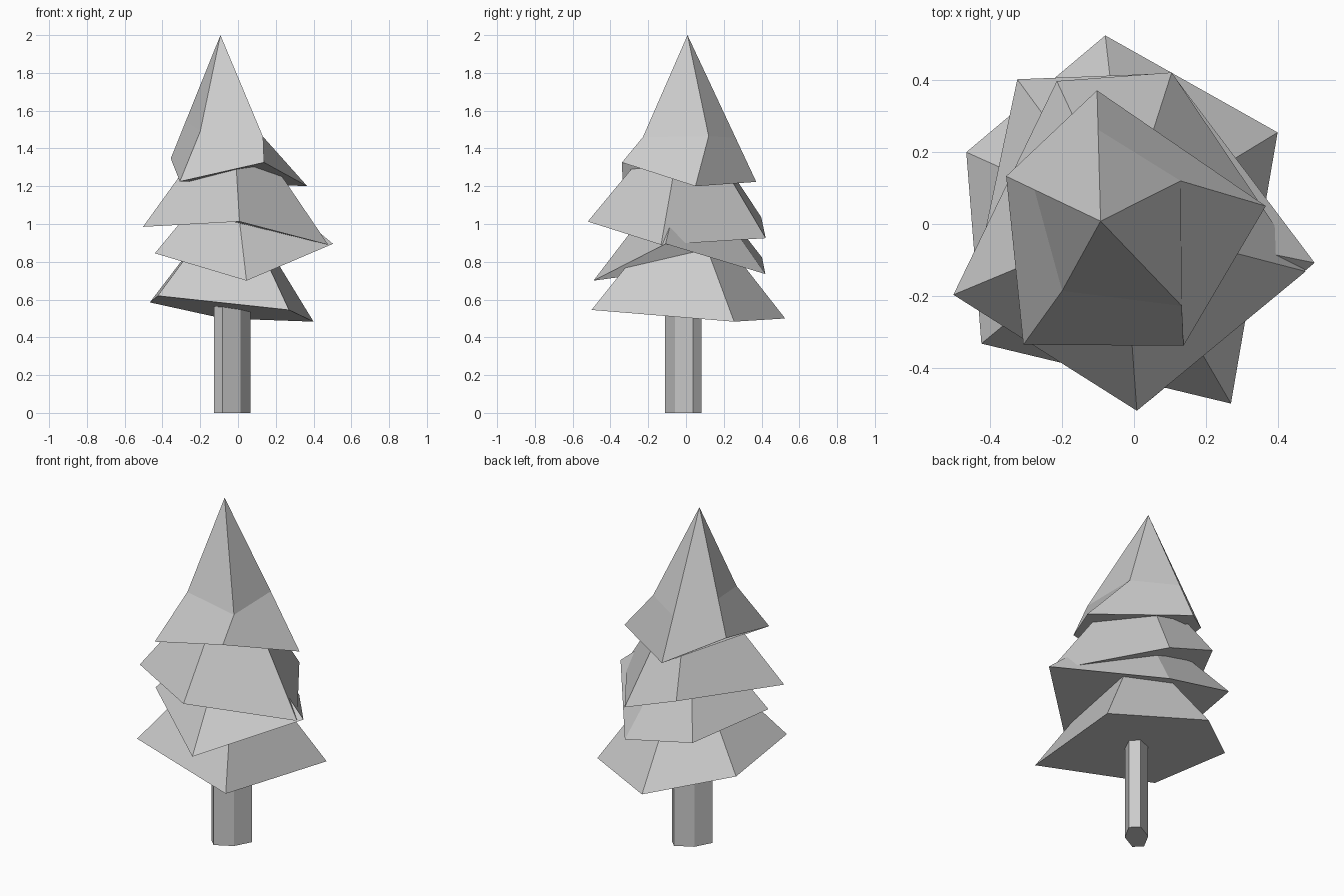
import bpy
import bmesh
from math import radians
from mathutils import Vector

if "Cube" in bpy.data.objects:
    bpy.data.objects.remove(bpy.data.objects["Cube"])


def tier(name, apex, rim, collar, cut=False):
    """Five-sided skewed cone: rim -> collar ring -> apex (or flat cut), capped below."""
    bm = bmesh.new()
    low = [bm.verts.new(p) for p in rim]
    mid = [bm.verts.new(p) for p in collar]
    n = len(rim)
    if not cut:
        tip = bm.verts.new(apex)
    for i in range(n):
        j = (i + 1) % n
        bm.faces.new((low[i], low[j], mid[j], mid[i]))
        if not cut:
            bm.faces.new((mid[i], mid[j], tip))
    if cut:
        bm.faces.new(mid)
    bm.faces.new(low[::-1])
    bmesh.ops.recalc_face_normals(bm, faces=bm.faces)
    me = bpy.data.meshes.new(name)
    bm.to_mesh(me)
    bm.free()
    ob = bpy.data.objects.new(name, me)
    bpy.context.collection.objects.link(ob)
    return ob


def along(rim, apex, t):
    return [Vector(p).lerp(Vector(apex), t) for p in rim]


# Trunk: flattened hexagonal post
bpy.ops.mesh.primitive_cylinder_add(vertices=6, radius=1, depth=0.65,
                                    location=(-0.03, -0.015, 0.325),
                                    rotation=(0, 0, radians(45)))
trunk = bpy.context.object
trunk.name = "trunk"
trunk.scale = (0.121, 0.063, 1)

# Lower three branch tiers, tops hidden inside the tier above
lower = {
    "bottom_branches": ((-0.02, 0.0, 1.17), 0.68, [
        (0.27, -0.50, 0.545), (0.40, 0.255, 0.483), (-0.08, 0.525, 0.50),
        (-0.467, 0.20, 0.585), (-0.425, -0.333, 0.62)]),
    "lower_middle_branches": ((-0.03, 0.0, 1.34), 0.65, [
        (0.045, -0.49, 0.70), (0.503, -0.108, 0.895), (0.105, 0.42, 0.735),
        (-0.325, 0.403, 0.822), (-0.44, -0.14, 0.845)]),
    "upper_middle_branches": ((-0.03, 0.0, 1.64), 0.6, [
        (0.008, -0.52, 1.013), (0.478, -0.132, 0.89), (0.105, 0.422, 0.925),
        (-0.215, 0.398, 1.037), (-0.503, -0.197, 0.985)]),
}
for name, (apex, t, rim) in lower.items():
    tier(name, apex, rim, along(rim, apex, t), cut=True)

# Top tier: pointed, with flared corners on three spokes
apex = (-0.093, 0.008, 2.0)
rim = [(-0.308, -0.336, 1.225), (0.138, -0.339, 1.326), (0.367, 0.05, 1.20),
       (-0.103, 0.372, 1.223), (-0.356, 0.133, 1.347)]
collar = along(rim, apex, 0.3)
collar[0] = (-0.20, -0.186, 1.49)
collar[1] = (0.133, -0.228, 1.46)
collar[2] = (0.13, 0.12, 1.465)
tier("top_branches", apex, rim, collar)
